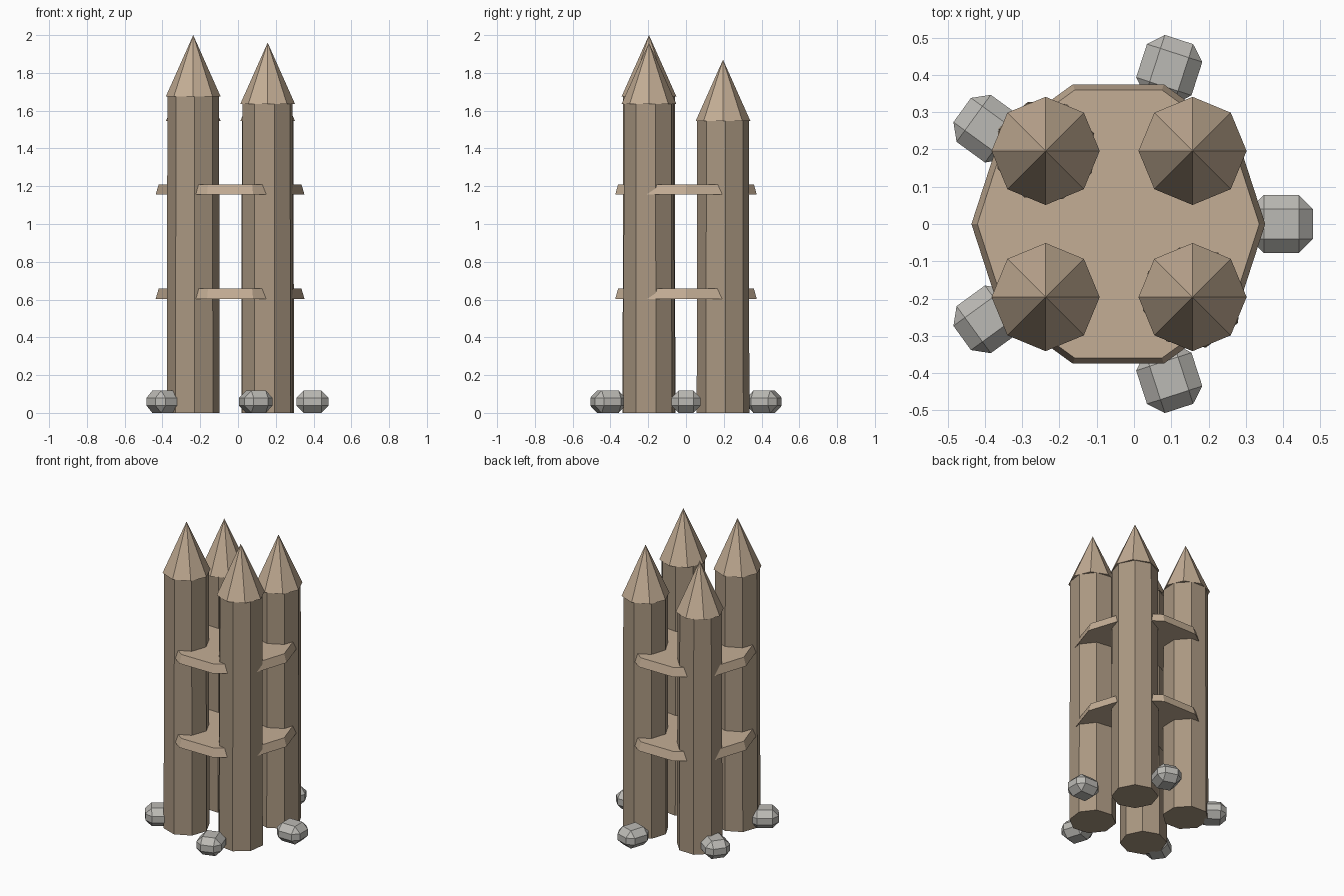
import bpy, bmesh
from math import pi, radians, cos, sin
from mathutils import Matrix

if "Cube" in bpy.data.objects:
    bpy.data.objects.remove(bpy.data.objects["Cube"])


def material(name, rgb):
    m = bpy.data.materials.new(name)
    m.diffuse_color = (*rgb, 1)
    m.use_nodes = True
    m.node_tree.nodes["Principled BSDF"].inputs["Base Color"].default_value = m.diffuse_color
    return m


BARK = material("bark", (0.40, 0.31, 0.22))
CUT_WOOD = material("cut_wood", (0.55, 0.42, 0.30))
STONE = material("stone", (0.50, 0.49, 0.46))


def finish(name, bm, mat, loc, rot=0):
    me = bpy.data.meshes.new(name)
    bm.to_mesh(me)
    bm.free()
    me.materials.append(mat)
    ob = bpy.data.objects.new(name, me)
    ob.location = loc
    ob.rotation_euler.z = rot
    bpy.context.collection.objects.link(ob)
    return ob


def frustum(name, sides, r1, r2, z0, z1, x, y, mat, rot=0):
    bm = bmesh.new()
    bmesh.ops.create_cone(bm, cap_ends=True, segments=sides, radius1=r1, radius2=r2,
                          depth=z1 - z0, matrix=Matrix.Rotation(pi / 2, 4, 'Z'))
    return finish(name, bm, mat, (x, y, (z0 + z1) / 2), rot)


# Four sharpened posts of differing height
posts = [("front_left", -0.237, -0.196, 1.675, 3),
         ("front_right", 0.157, -0.196, 1.635, 15),
         ("back_left", -0.237, 0.196, 1.545, 20),
         ("back_right", 0.157, 0.196, 1.545, 5)]
for name, x, y, h, turn in posts:
    frustum(name + "_post", 8, 0.14, 0.137, 0, h, x, y, BARK, radians(turn))
    frustum(name + "_point", 8, 0.145, 0, h, h + 0.325, x, y, CUT_WOOD)

# Two ten-sided binding plates
for name, z in (("lower_plate", 0.603), ("upper_plate", 1.155)):
    frustum(name, 10, 0.394, 0.378, z, z + 0.055, -0.042, 0, CUT_WOOD)

# Ring of chamfered stones around the base
for i in range(5):
    a = i * 2 * pi / 5
    bm = bmesh.new()
    bmesh.ops.create_cube(bm, size=1)
    bmesh.ops.scale(bm, vec=(0.17, 0.156, 0.118), verts=bm.verts)
    bmesh.ops.bevel(bm, geom=bm.edges[:], offset=0.038, offset_type='OFFSET',
                    segments=1, affect='EDGES', profile=0.5)
    finish(f"base_stone_{i + 1}", bm, STONE,
           (-0.04 + 0.435 * cos(a), 0.435 * sin(a), 0.059), a)
